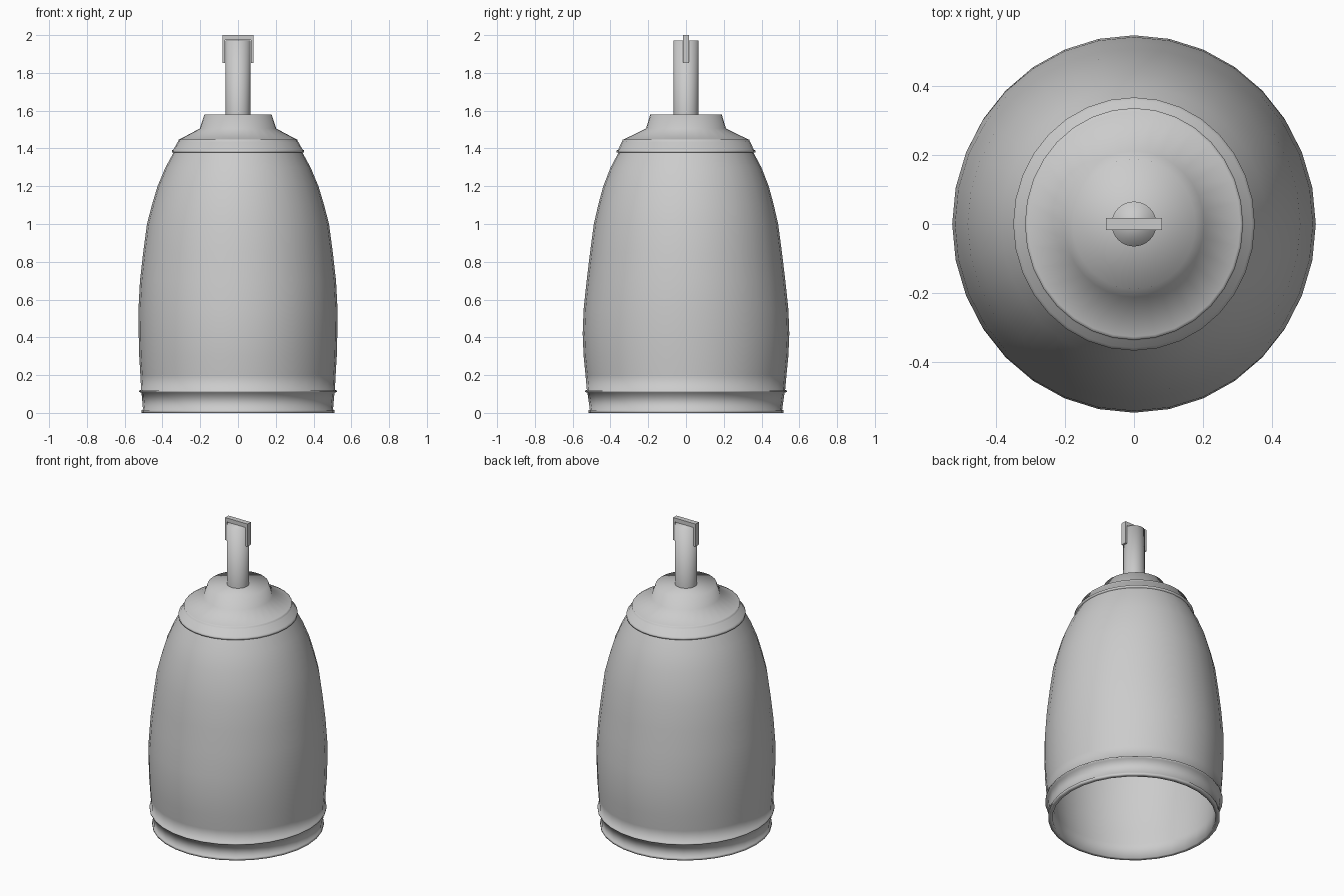
import bpy, bmesh
from math import sin, cos, pi

if "Cube" in bpy.data.objects:
    bpy.data.objects.remove(bpy.data.objects["Cube"])

SIDES = 32


def loft(name, profile, cap_end=False, angle=180):
    """Oval lathe: each profile point is (z, half width x, half width y)."""
    bm = bmesh.new()
    rings = [[bm.verts.new((rx * cos(2 * pi * i / SIDES), ry * sin(2 * pi * i / SIDES), z))
              for i in range(SIDES)] for z, rx, ry in profile]
    for a, b in zip(rings, rings[1:]):
        for i in range(SIDES):
            j = (i + 1) % SIDES
            bm.faces.new((a[i], a[j], b[j], b[i]))
    if cap_end:
        bm.faces.new(rings[-1])
    bmesh.ops.recalc_face_normals(bm, faces=bm.faces)
    return finish(name, bm, angle)


def finish(name, bm, angle=None):
    mesh = bpy.data.meshes.new(name)
    bm.to_mesh(mesh)
    bm.free()
    ob = bpy.data.objects.new(name, mesh)
    bpy.context.collection.objects.link(ob)
    if angle:
        bpy.context.view_layer.objects.active = ob
        ob.select_set(True)
        bpy.ops.object.shade_smooth_by_angle(angle=angle * pi / 180)
        ob.select_set(False)
    return ob


# hollow bell body: outside wall with lips at the base
outer = [(0, .51, .515), (.015, .51, .515), (.018, .503, .509), (.108, .511, .522),
         (.11, .525, .534), (.118, .525, .534), (.122, .513, .525),
         (.2, .517, .532), (.3, .523, .542), (.42, .526, .547), (.55, .527, .542),
         (.7, .519, .526), (.85, .502, .508), (1.0, .482, .488), (1.1, .456, .465),
         (1.2, .426, .438), (1.3, .384, .399), (1.38, .34, .356)]
# inside wall runs from under the shoulder down to the open rim
inner = [(z - .01, rx - .02, ry - .02) for z, rx, ry in outer[:6:-1]]
inner += [(.1, .487, .493), (0, .485, .488)]
# the base rim joins the inside wall to the outside wall
loft("bell_body", inner + outer)

# stepped shoulder collar with two ledges, and the neck
loft("shoulder_collar", [(1.377, .325, .34), (1.378, .35, .367), (1.39, .35, .367),
                         (1.394, .342, .359), (1.437, .318, .339), (1.438, .316, .336),
                         (1.447, .316, .336), (1.449, .308, .327), (1.505, .203, .212),
                         (1.58, .178, .189)], cap_end=True)

# stem
loft("stem", [(1.56, .065, .065), (1.972, .065, .065)], cap_end=True)

# flat hanger clip: top bar with two short legs
bm = bmesh.new()
for x, z, sx, sz in [(0, 1.987, .162, .026), (-.0745, 1.913, .013, .122),
                     (.0745, 1.913, .013, .122)]:
    verts = bmesh.ops.create_cube(bm, size=1)["verts"]
    bmesh.ops.scale(bm, vec=(sx, .034, sz), verts=verts)
    bmesh.ops.translate(bm, vec=(x, 0, z), verts=verts)
finish("hanger_clip", bm)
